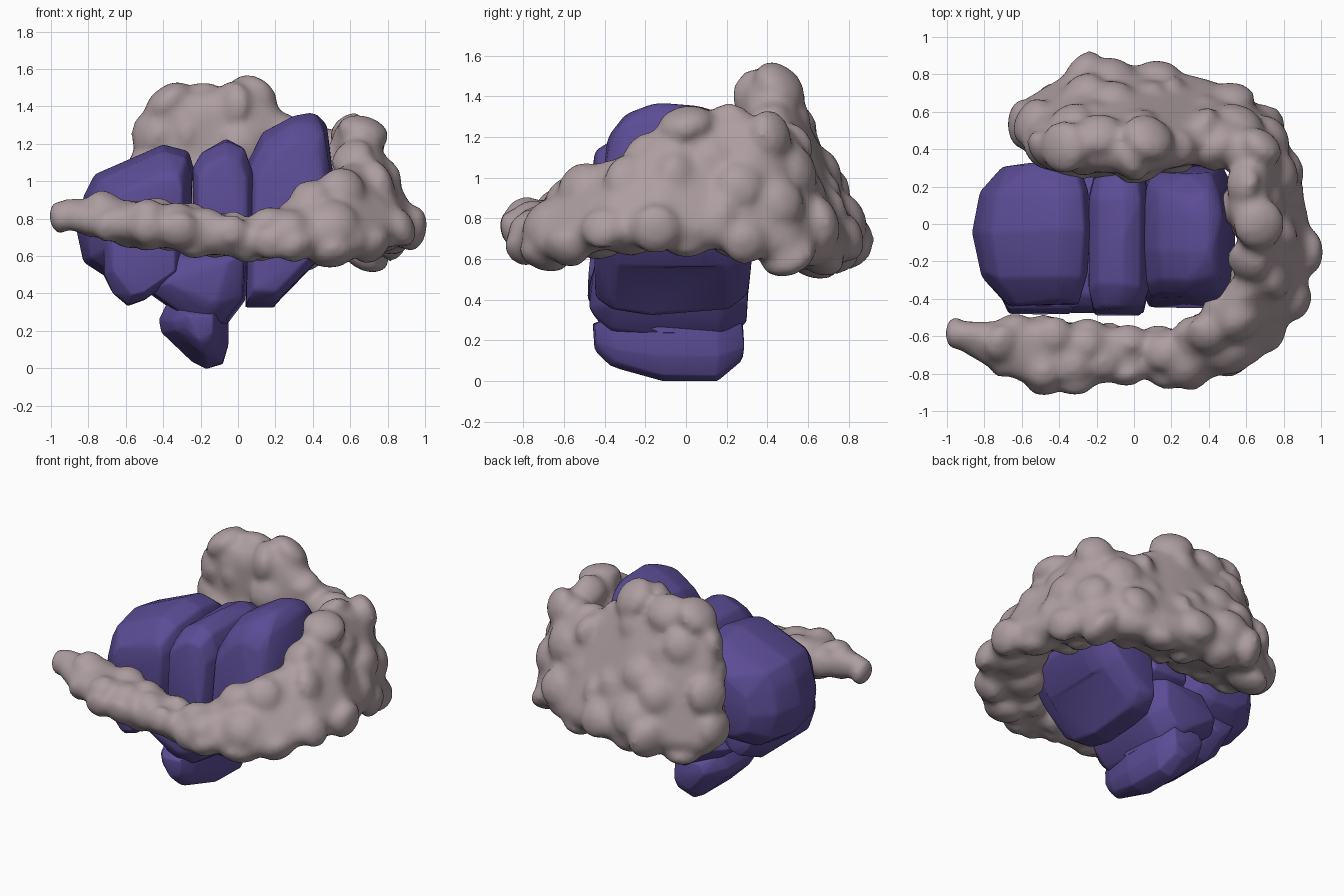
import bpy, bmesh, math, random
from mathutils import Vector

cube = bpy.data.objects.get("Cube")
if cube:
    bpy.data.objects.remove(cube, do_unlink=True)
random.seed(4)


def material(name, rgb):
    mat = bpy.data.materials.new(name)
    mat.use_nodes = True
    mat.diffuse_color = (*rgb, 1)
    mat.node_tree.nodes["Principled BSDF"].inputs["Base Color"].default_value = (*rgb, 1)
    return mat


def make_object(name, bm, mat):
    mesh = bpy.data.meshes.new(name)
    bm.to_mesh(mesh)
    bm.free()
    mesh.materials.append(mat)
    obj = bpy.data.objects.new(name, mesh)
    bpy.context.collection.objects.link(obj)
    return obj


def hull(bm, points):
    """Add the convex hull of some points and drop the points inside it."""
    verts = [bm.verts.new(p) for p in points]
    result = bmesh.ops.convex_hull(bm, input=verts)
    spare = set(result["geom_interior"]) | set(result["geom_unused"])
    bmesh.ops.delete(bm, geom=[v for v in spare if isinstance(v, bmesh.types.BMVert)],
                     context="VERTS")


def rock(name, profile, sections, pivot, taper, mat):
    """Chipped slab: an x-z profile swept along y, narrowing at both ends and at the top."""
    bm = bmesh.new()
    px, pz = pivot
    points = []
    for y, scale in sections:
        for x, z in profile:
            k = scale * random.uniform(0.96, 1.0)
            depth = 1 - taper * max(0, z - pz)
            points.append((px + (x - px) * k, y * depth + random.uniform(-0.02, 0.02),
                           pz + (z - pz) * k))
    hull(bm, points)
    bmesh.ops.dissolve_limit(bm, angle_limit=math.radians(9), verts=bm.verts, edges=bm.edges)
    bmesh.ops.bevel(bm, geom=list(bm.edges), offset=0.018, segments=2, profile=0.5,
                    affect="EDGES", clamp_overlap=True)
    obj = make_object(name, bm, mat)
    bpy.ops.object.select_all(action="DESELECT")
    obj.select_set(True)
    bpy.context.view_layer.objects.active = obj
    bpy.ops.object.shade_smooth_by_angle(angle=math.radians(35))


purple = material("purple stone", (0.105, 0.072, 0.30))
mauve = material("mauve cloud", (0.42, 0.34, 0.355))

# Floating rocks
rock("left_rock", [(-0.84, 0.93), (-0.77, 1.04), (-0.64, 1.12), (-0.4, 1.21), (-0.26, 1.17),
                   (-0.23, 1.05), (-0.24, 0.56), (-0.4, 0.46), (-0.7, 0.47), (-0.84, 0.56),
                   (-0.87, 0.75)],
     [(-0.43, 0.62), (-0.28, 0.9), (-0.03, 1), (0.16, 0.92), (0.32, 0.66)],
     (-0.4, 0.8), 0.1, purple)
rock("left_rock_chip", [(-0.72, 0.5), (-0.67, 0.4), (-0.59, 0.33), (-0.5, 0.36), (-0.3, 0.5),
                        (-0.3, 0.8), (-0.72, 0.8)],
     [(-0.48, 0.8), (-0.4, 1), (0, 1), (0.2, 0.7)], (-0.5, 0.6), 0.3, purple)
rock("middle_rock", [(-0.25, 1.08), (-0.2, 1.17), (-0.06, 1.23), (0.04, 1.19), (0.09, 1.05),
                     (0.09, 0.6), (-0.25, 0.6)],
     [(-0.47, 0.78), (-0.35, 0.96), (-0.1, 1), (0.15, 0.96), (0.28, 0.78)],
     (-0.08, 0.85), 0.2, purple)
rock("middle_rock_base", [(-0.38, 0.64), (-0.53, 0.42), (-0.4, 0.31), (-0.18, 0.17),
                          (-0.06, 0.22), (0.05, 0.36), (0.06, 0.64)],
     [(-0.46, 0.55), (-0.38, 0.9), (-0.1, 1), (0.16, 0.97), (0.29, 0.7)],
     (-0.18, 0.5), 0, purple)
rock("bottom_tip", [(-0.43, 0.26), (-0.41, 0.19), (-0.25, 0.03), (-0.17, -0.01), (-0.08, 0.02),
                    (-0.05, 0.12), (-0.05, 0.36), (-0.38, 0.36)],
     [(-0.44, 0.4), (-0.36, 0.68), (-0.13, 1), (0.14, 1), (0.28, 0.6)],
     (-0.19, 0.23), 0, purple)
rock("right_rock", [(0.05, 1.1), (0.13, 1.27), (0.3, 1.36), (0.41, 1.37), (0.48, 1.32),
                    (0.52, 1.1), (0.56, 0.75), (0.43, 0.55), (0.2, 0.32), (0.03, 0.32)],
     [(-0.46, 0.78), (-0.36, 0.93), (-0.18, 1), (0.08, 0.99), (0.2, 0.93), (0.31, 0.75)],
     (0.23, 0.72), 0.3, purple)

# Cloud ring: each station has a crest ball and a low outer ball (x, y, z, radius)
stations = [
    ((-0.91, -0.59, 0.84, 0.07), (-0.91, -0.61, 0.81, 0.07)),
    ((-0.72, -0.61, 0.82, 0.09), (-0.72, -0.7, 0.78, 0.09)),
    ((-0.48, -0.61, 0.79, 0.1), (-0.48, -0.78, 0.77, 0.11)),
    ((-0.2, -0.65, 0.75, 0.1), (-0.2, -0.75, 0.72, 0.11)),
    ((0.05, -0.66, 0.69, 0.09), (0.05, -0.73, 0.69, 0.1)),
    ((0.28, -0.65, 0.78, 0.09), (0.28, -0.77, 0.69, 0.1)),
    ((0.52, -0.47, 0.96, 0.1), (0.6, -0.66, 0.69, 0.1)),
    ((0.66, -0.25, 1.03, 0.09), (0.8, -0.42, 0.74, 0.1)),
    ((0.65, -0.05, 1.19, 0.1), (0.86, -0.15, 0.76, 0.11)),
    ((0.6, 0.08, 1.23, 0.1), (0.8, 0.2, 0.74, 0.1)),
    ((0.64, 0.36, 1.19, 0.11), (0.71, 0.48, 0.67, 0.1)),
    ((0.42, 0.46, 1.13, 0.12), (0.5, 0.63, 0.67, 0.11)),
    ((0.23, 0.43, 1.2, 0.13), (0.34, 0.68, 0.67, 0.11)),
    ((0.04, 0.4, 1.39, 0.13), (0.15, 0.71, 0.68, 0.12)),
    ((-0.32, 0.41, 1.35, 0.13), (-0.2, 0.75, 0.7, 0.13)),
    ((-0.46, 0.46, 1.13, 0.11), (-0.52, 0.57, 0.67, 0.12)),
]
ball = bmesh.new()
bmesh.ops.create_icosphere(ball, subdivisions=2, radius=1)
unit_ball = [v.co.copy() for v in ball.verts]
ball.free()


def ball_points(x, y, z, r):
    return [Vector((x, y, z)) + p * r for p in unit_ball]


def station_points(station):
    crest, low = station
    foot_z = low[2] + 0.15 * (crest[2] - low[2])
    foot = (crest[0], crest[1], foot_z, min(crest[3], low[3]))
    return [p for b in (crest, low, foot) for p in ball_points(*b)]


cloud = bmesh.new()
for a, b in zip(stations, stations[1:]):
    hull(cloud, station_points(a) + station_points(b))
for _ in range(2):
    long_edges = [e for e in cloud.edges if e.calc_length() > 0.12]
    bmesh.ops.subdivide_edges(cloud, edges=long_edges, cuts=1)
bmesh.ops.triangulate(cloud, faces=cloud.faces)
bmesh.ops.recalc_face_normals(cloud, faces=cloud.faces)

# Broad flattened puffs scattered over the cloud, smaller on the thin front arm
puffs = []
for face in sorted(cloud.faces, key=lambda f: random.random()):
    spot, normal = face.calc_center_median(), face.normal.copy()
    size = 0.75 if spot.x < 0.4 and spot.y < -0.4 else 1
    if all((spot - other[0]).length > 0.2 * size for other in puffs):
        puffs.append((spot, normal, random.uniform(0.11, 0.15) * size))
for spot, normal, r in puffs:
    hull(cloud, [spot - normal * 0.2 * r + (p - normal * 0.4 * p.dot(normal)) * r
                 for p in unit_ball])
bmesh.ops.recalc_face_normals(cloud, faces=cloud.faces)
ring = make_object("cloud_ring", cloud, mauve)

# Melt the puffs into one soft surface
remesh = ring.modifiers.new("merge", "REMESH")
remesh.mode = "VOXEL"
remesh.voxel_size = 0.022
remesh.use_smooth_shade = True
smooth = ring.modifiers.new("soften", "SMOOTH")
smooth.factor = 0.5
smooth.iterations = 10
